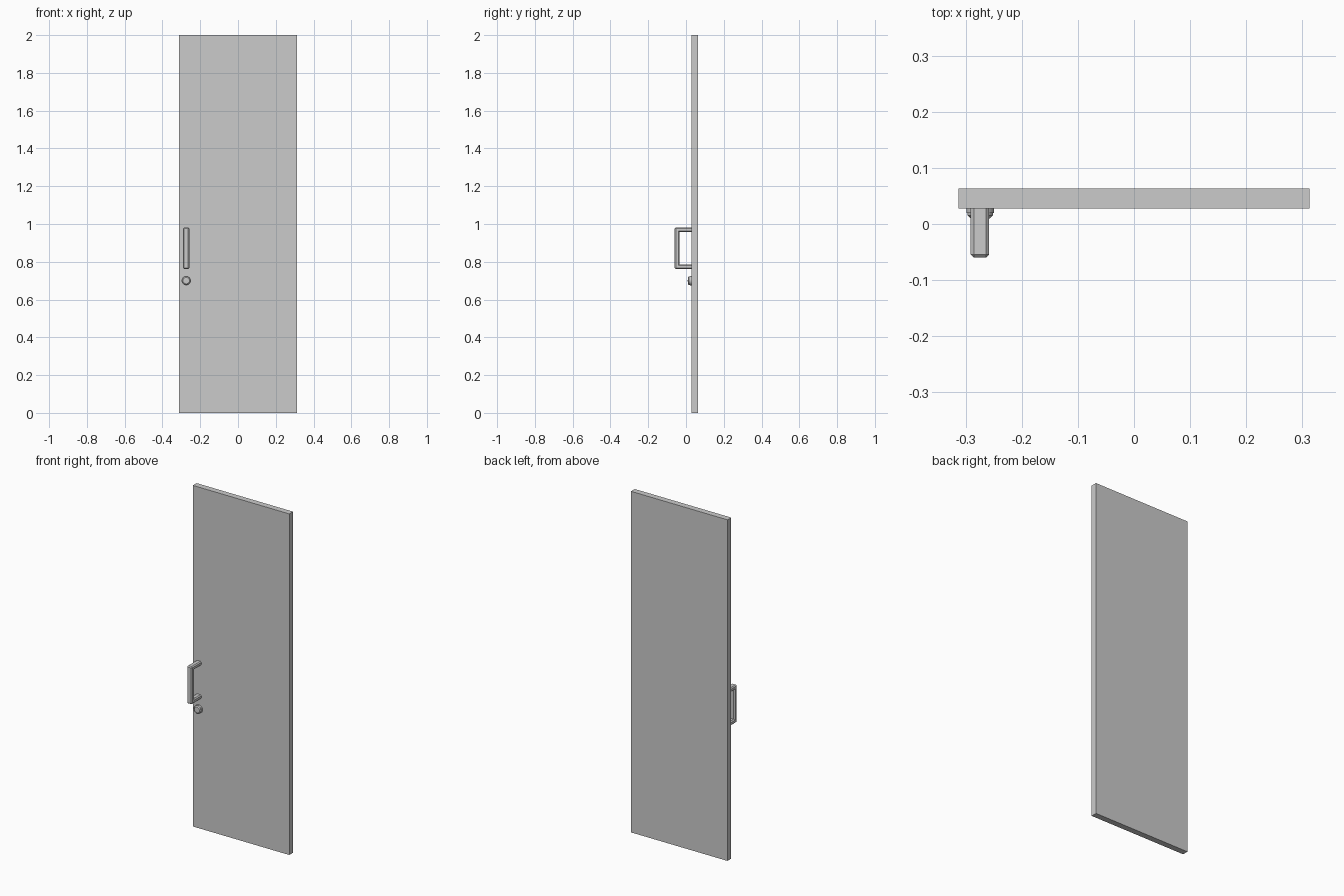
import bpy, bmesh, math
from mathutils import Matrix

cube = bpy.data.objects.get("Cube")
if cube:
    bpy.data.objects.remove(cube, do_unlink=True)

# Single plain grey
grey = bpy.data.materials.new("plain grey")
grey.use_nodes = True
colour = (0.6, 0.6, 0.6, 1)
grey.diffuse_color = colour
grey.node_tree.nodes["Principled BSDF"].inputs["Base Color"].default_value = colour


def finish(bm, name):
    bmesh.ops.recalc_face_normals(bm, faces=bm.faces)
    mesh = bpy.data.meshes.new(name)
    bm.to_mesh(mesh)
    bm.free()
    mesh.materials.append(grey)
    obj = bpy.data.objects.new(name, mesh)
    bpy.context.collection.objects.link(obj)
    return obj


# Door panel
bm = bmesh.new()
bmesh.ops.create_cube(bm, size=1, matrix=Matrix.Translation((0, 0.0455, 1))
                      @ Matrix.Diagonal((0.626, 0.035, 2, 1)))
finish(bm, "door_panel")

# Pull handle: U-shaped side profile extruded across x, outer edges chamfered
back, front, low, high, bar = 0.03, -0.06, 0.761, 0.982, 0.025
outline = [(back, low), (front, low), (front, high), (back, high),
           (back, high - bar), (front + bar, high - bar),
           (front + bar, low + bar), (back, low + bar)]
bm = bmesh.new()
face = bm.faces.new([bm.verts.new((-0.291, y, z)) for y, z in outline])
extruded = bmesh.ops.extrude_face_region(bm, geom=[face])["geom"]
bmesh.ops.translate(bm, vec=(0.033, 0, 0),
                    verts=[v for v in extruded if isinstance(v, bmesh.types.BMVert)])
bmesh.ops.recalc_face_normals(bm, faces=bm.faces)
edges = [e for e in bm.edges if e.is_convex
         and not all(v.co.y > back - 0.001 for v in e.verts)
         and not (abs(e.verts[0].co.x - e.verts[1].co.x) > 0.01
                  and e.verts[0].co.y > front + 0.001)]
bmesh.ops.bevel(bm, geom=edges, offset=0.006, segments=1, affect='EDGES',
                clamp_overlap=True)
finish(bm, "pull_handle")

# Lock: flanged round cylinder, turned about the y axis
profile = [(0.0245, 0.029), (0.0245, 0.02), (0.0225, 0.02),
           (0.0225, 0.015), (0.017, 0.010), (0, 0.009)]
bm = bmesh.new()
verts = [bm.verts.new((r, y, 0)) for r, y in profile]
ring = [bm.edges.new(pair) for pair in zip(verts, verts[1:])]
bmesh.ops.spin(bm, geom=verts + ring, cent=(0, 0, 0), axis=(0, 1, 0),
               angle=math.tau, steps=32)
bmesh.ops.remove_doubles(bm, verts=bm.verts, dist=0.0001)
bmesh.ops.translate(bm, vec=(-0.274, 0, 0.70), verts=bm.verts)
lock = finish(bm, "lock_cylinder")
bpy.context.view_layer.objects.active = lock
lock.select_set(True)
bpy.ops.object.shade_smooth_by_angle(angle=math.radians(35))
